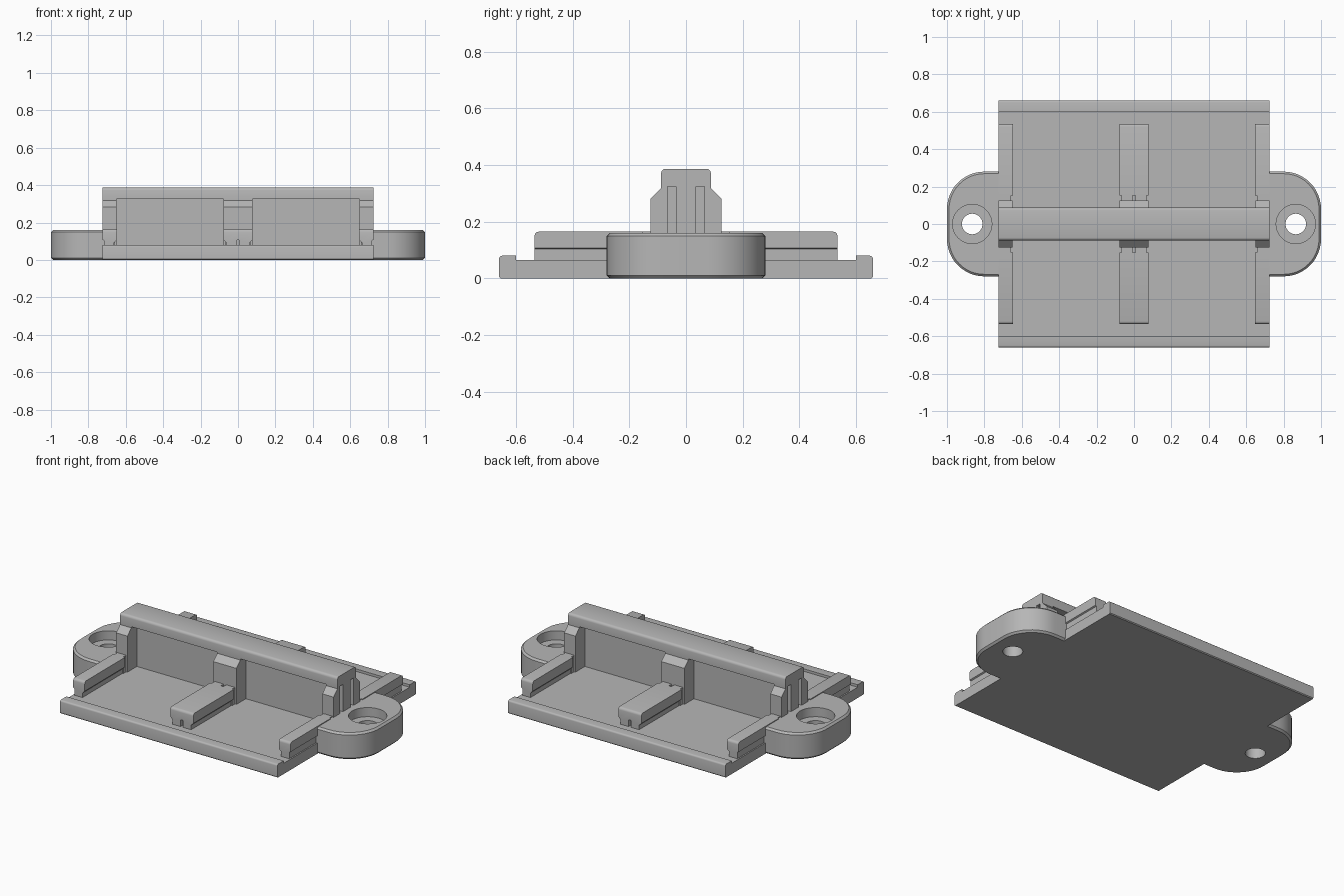
import bpy, bmesh, math
from mathutils import Vector

if "Cube" in bpy.data.objects:
    bpy.data.objects.remove(bpy.data.objects["Cube"])

gray = bpy.data.materials.new("plain gray")
gray.diffuse_color = (0.47, 0.47, 0.47, 1)
gray.use_nodes = True
gray.node_tree.nodes["Principled BSDF"].inputs["Base Color"].default_value = gray.diffuse_color


def finish(name, bm):
    bmesh.ops.recalc_face_normals(bm, faces=bm.faces)
    me = bpy.data.meshes.new(name)
    bm.to_mesh(me)
    bm.free()
    ob = bpy.data.objects.new(name, me)
    bpy.context.collection.objects.link(ob)
    me.materials.append(gray)
    return ob


def prism(name, pts, axis, a, b):
    """Extrude a 2D outline along x (outline = y,z), y (x,z) or z (x,y)."""
    place = {"x": lambda p: (a, p[0], p[1]),
             "y": lambda p: (p[0], a, p[1]),
             "z": lambda p: (p[0], p[1], a)}[axis]
    bm = bmesh.new()
    face = bm.faces.new([bm.verts.new(place(p)) for p in pts])
    ext = bmesh.ops.extrude_face_region(bm, geom=[face])
    step = Vector([(b - a) * (axis == k) for k in "xyz"])
    bmesh.ops.translate(bm, vec=step,
                        verts=[v for v in ext["geom"] if isinstance(v, bmesh.types.BMVert)])
    return finish(name, bm)


def box(name, x0, x1, y0, y1, z0, z1):
    return prism(name, [(x0, y0), (x1, y0), (x1, y1), (x0, y1)], "z", z0, z1)


def soft(cx, cz, r, start):
    """Rounded corner, a quarter turn beginning at the given angle."""
    return [(cx + r * math.cos(math.radians(start + t)), cz + r * math.sin(math.radians(start + t)))
            for t in (0, 30, 60, 90)]


def smooth(ob):
    bpy.ops.object.select_all(action="DESELECT")
    ob.select_set(True)
    bpy.context.view_layer.objects.active = ob
    bpy.ops.object.shade_smooth_by_angle(angle=math.radians(35))


W, FLOOR = 0.725, 0.065

# base plate with raised rounded lips at front and back
plate = ([(-0.655, 0), (0.655, 0), (0.66, 0.005)] + soft(0.65, 0.07, 0.01, 0)
         + [(0.6, 0.08), (0.6, FLOOR), (-0.6, FLOOR), (-0.6, 0.08)]
         + soft(-0.65, 0.07, 0.01, 90) + [(-0.66, 0.005)])
smooth(prism("base_plate", plate, "x", -W, W))

# central wall: thin web under a wider beam
wall = ([(-0.035, FLOOR - 0.01), (0.035, FLOOR - 0.01), (0.035, 0.325), (0.088, 0.325)]
        + soft(0.073, 0.372, 0.015, 0) + soft(-0.073, 0.372, 0.015, 90)
        + [(-0.088, 0.325), (-0.035, 0.325)])
smooth(prism("central_wall", wall, "x", -W, W))

for sy, side in ((-1, "front"), (1, "back")):
    # posts bracing the wall, the end ones with a recessed slot
    def post_outline(inner):
        return [(sy * y, z) for y, z in ((inner, 0.06), (0.125, 0.06), (0.125, 0.282),
                                         (0.088, 0.318), (0.088, 0.326), (inner, 0.326))]
    prism(side + "_middle_post", post_outline(0.03), "x", -0.077, 0.077)
    for sx, end in ((-1, "left"), (1, "right")):
        prism(f"{side}_{end}_post", post_outline(0.066), "x", sx * 0.65, sx * W)
        prism(f"{side}_{end}_post_core", post_outline(0.03), "x", sx * 0.65, sx * 0.695)

        # rails: half-rail units with narrow neck, mirrored about each tile edge
        for edge, d, tag in ((0, sx, "middle"), (sx * W, -sx, "end")):
            name = f"{side}_{end}_{tag}_rail"
            head = [(0, 0.108), (0.008, 0.104), (0.008, 0.06), (0.062, 0.06), (0.062, 0.092),
                    (0.077, 0.107), (0.077, 0.165), (0, 0.165)]
            rail = prism(name, [(edge + d * x, z) for x, z in head], "y", sy * 0.152, sy * 0.535)
            # round the outer top end of the rail
            bm = bmesh.new()
            bm.from_mesh(rail.data)
            tips = [e for e in bm.edges if all(abs(v.co.y) > 0.53 and v.co.z > 0.16 for v in e.verts)]
            bmesh.ops.bevel(bm, geom=tips, offset=0.015, segments=3, profile=0.5, affect="EDGES")
            bm.to_mesh(rail.data)
            bm.free()
            smooth(rail)
            xs = sorted((edge + d * 0.008, edge + d * 0.067))
            ys = sorted((sy * 0.12, sy * 0.153))
            box(name + "_neck", *xs, *ys, 0.06, 0.165)


def cylinder(x, r, z0, z1):
    ring = [(x + r * math.cos(i * math.tau / 48), r * math.sin(i * math.tau / 48)) for i in range(48)]
    return prism("hole_cutter", ring, "z", z0, z1)


# rounded mounting ears with counterbored screw holes
for sx, end in ((-1, "left"), (1, "right")):
    arc = [(0.8 + 0.2 * math.cos(t), 0.08 + 0.2 * math.sin(t))
           for t in (i * math.pi / 24 for i in range(13))]
    half = [(sx * x, y) for x, y in arc] + [(sx * 0.70, 0.28)]
    outline = half + [(x, -y) for x, y in reversed(half)]
    ear = prism(end + "_ear", outline, "z", 0, 0.16)
    bm = bmesh.new()
    bm.from_mesh(ear.data)
    rims = [e for e in bm.edges if abs(e.verts[0].co.z - e.verts[1].co.z) < 1e-5
            and max(abs(v.co.x) for v in e.verts) > 0.71]
    bmesh.ops.bevel(bm, geom=rims, offset=0.011, segments=1, affect="EDGES")
    bm.to_mesh(ear.data)
    bm.free()
    for r, z0 in ((0.055, -0.1), (0.105, 0.105)):
        cutter = cylinder(sx * 0.865, r, z0, 0.3)
        mod = ear.modifiers.new("hole", "BOOLEAN")
        mod.object, mod.operation, mod.solver = cutter, "DIFFERENCE", "EXACT"
        bpy.context.view_layer.objects.active = ear
        bpy.ops.object.modifier_apply(modifier=mod.name)
        bpy.data.objects.remove(cutter)
    smooth(ear)
